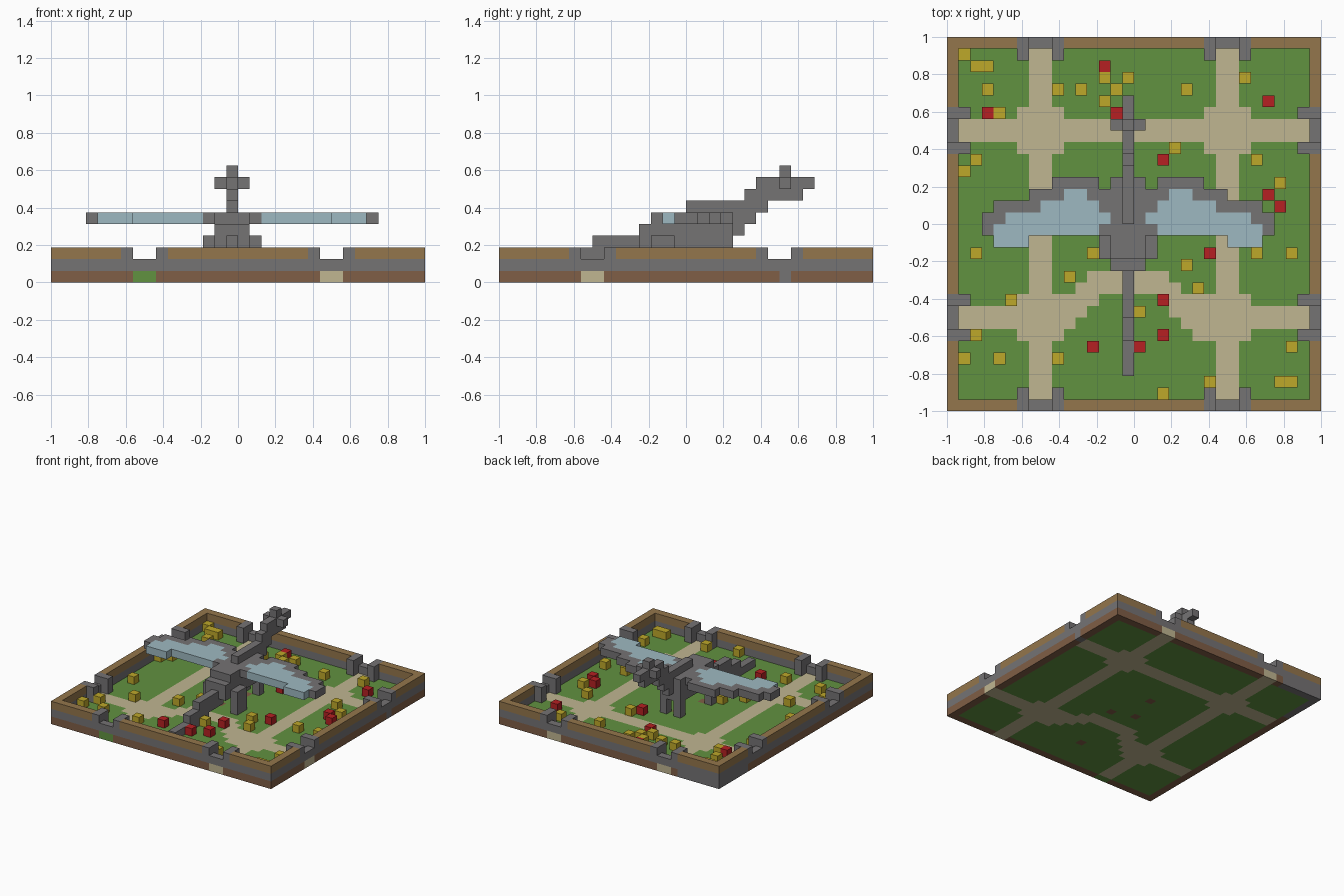
import bpy
import bmesh
from itertools import product

if "Cube" in bpy.data.objects:
    bpy.data.objects.remove(bpy.data.objects["Cube"])

N = 32            # blocks per side
S = 2 / N         # block size
LAST = N - 1


def material(name, srgb):
    lin = [((c / 255 + 0.055) / 1.055) ** 2.4 for c in srgb]
    mat = bpy.data.materials.new(name)
    mat.use_nodes = True
    mat.diffuse_color = (*lin, 1)
    bsdf = mat.node_tree.nodes["Principled BSDF"]
    bsdf.inputs["Base Color"].default_value = (*lin, 1)
    bsdf.inputs["Roughness"].default_value = 0.9
    return mat


grass = material("grass green", (97, 146, 64))
path = material("sandy path", (192, 182, 145))
stone = material("grey stone", (117, 115, 116))
wood = material("wall top brown", (148, 118, 76))
dirt = material("dirt brown", (128, 94, 70))
ice = material("pale blue", (158, 185, 193))
gold = material("yellow flower", (190, 168, 42))
red = material("red flower", (182, 32, 34))


def box(cols, rows, levels):
    """Set of block cells; each range is inclusive."""
    span = [range(a, b + 1) for a, b in (cols, rows, levels)]
    return set(product(*span))


def mirror(cells):
    """Copy cells across the statue's centre column."""
    return cells | {(30 - c, r, l) for c, r, l in cells}


def build(name, cells, mats, pick=lambda cell: 0):
    """Make one object out of blocks, leaving out the hidden faces."""
    bm = bmesh.new()
    verts = {}

    def vert(p):
        if p not in verts:
            verts[p] = bm.verts.new((p[0] * S - 1, p[1] * S - 1, p[2] * S))
        return verts[p]

    for cell in sorted(cells):
        for axis, side in product(range(3), (0, 1)):
            near = list(cell)
            near[axis] += 2 * side - 1
            if tuple(near) in cells:
                continue
            u, v = (axis + 1) % 3, (axis + 2) % 3
            loop = []
            for du, dv in ((0, 0), (1, 0), (1, 1), (0, 1)):
                p = list(cell)
                p[axis] += side
                p[u] += du
                p[v] += dv
                loop.append(vert(tuple(p)))
            face = bm.faces.new(loop if side else loop[::-1])
            face.material_index = pick(cell)
    mesh = bpy.data.meshes.new(name)
    bm.to_mesh(mesh)
    bm.free()
    for m in mats:
        mesh.materials.append(m)
    obj = bpy.data.objects.new(name, mesh)
    bpy.context.collection.objects.link(obj)
    return obj


# Ground slab: grass, paths and a dirt rim
GATES = (7, 8, 23, 24)
CROSS = (6, 9, 22, 25)
FEET = {(17, 13), (14, 14), (15, 18), (15, 5)}


def ground_colour(cell):
    c, r, _ = cell
    GRASS, PATH, DIRT, STONE = range(4)
    if c in (0, LAST) or r in (0, LAST):
        if r == 0 and c in GATES:
            return GRASS if c < 16 else PATH
        if r == LAST and c in GATES:
            return PATH
        if c == LAST and r in (7, 8):
            return PATH
        if (c == LAST and r == 24) or (c < 6 and r > 25):
            return STONE
        return DIRT
    if c in GATES or r in (23, 24):
        return PATH
    if c in CROSS and r in CROSS + GATES:
        return PATH
    # diagonal walks meeting in front of the statue
    off = abs(c - 15)
    if 6 <= r <= 9:
        walk_side = c < 6 or c > 25
        if walk_side:
            return PATH if r in (7, 8) else GRASS
        return PATH if off > 11 - r else GRASS
    if r in (10, 11) and off <= 14 - r:
        return PATH
    return DIRT if (c, r) in FEET else GRASS


build("ground", box((0, LAST), (0, LAST), (0, 0)),
      [grass, path, dirt, stone], ground_colour)


# Outer wall with notched gates
def ring(level):
    return (box((0, LAST), (0, LAST), (level, level))
            - box((1, LAST - 1), (1, LAST - 1), (level, level)))


build("wall_base", ring(1), [stone])
gate_blocks = {(c, r, l) for c, r, l in ring(2)
               if (r in (0, LAST) and c in GATES + CROSS)
               or (c in (0, LAST) and r in GATES + CROSS)}
build("wall_cap", ring(2) - gate_blocks, [wood])

posts = set()
for g, lo in product(CROSS, (0, LAST - 1)):
    posts |= box((g, g), (lo, lo + 1), (1, 2))
    posts |= box((lo, lo + 1), (g, g), (1, 2))
build("gate_posts", posts - ring(1), [stone])

# Statue: tail, body, neck and head along the centre column
spine = set()
for level, (start, end) in enumerate(
        [(3, 9), (6, 12), (8, 19), (12, 20), (13, 21),
         (16, 22), (21, 25), (22, 26), (24, 24)], start=1):
    spine |= box((15, 15), (start, end), (level, level))
spine |= box((14, 16), (24, 24), (8, 8))
build("statue_spine_and_head", spine, [stone])

body = box((14, 16), (12, 18), (3, 4)) | box((14, 16), (13, 19), (5, 5))
body -= spine
build("statue_body", body, [stone])

legs = mirror(box((13, 13), (13, 14), (1, 3)) | box((14, 14), (19, 19), (1, 4)))
build("statue_legs", legs, [stone])

# Wings: pale blue membrane with a stone leading edge
membrane = set()
for row, cols in ((14, (4, 6)), (15, (4, 12)), (16, (5, 13)),
                  (17, (8, 12)), (18, (10, 11))):
    membrane |= box(cols, (row, row), (5, 5))
edge = set()
for row, cols in ((15, (3, 3)), (16, (3, 4)), (17, (4, 7)), (17, (13, 13)),
                  (18, (7, 9)), (18, (12, 13)), (19, (9, 12)), (15, (13, 13))):
    edge |= box(cols, (row, row), (5, 5))
wings = mirror(membrane | edge)
blue_cells = mirror(membrane)
build("statue_wings", wings, [stone, ice],
      lambda cell: 1 if cell in blue_cells else 0)

# Flowers: the columns filled in each row
YELLOW = {1: [18], 2: [22, 28, 29], 4: [1, 4, 9], 5: [29], 6: [2], 8: [16],
          9: [5], 10: [21], 11: [10], 12: [20], 13: [2, 12, 26, 29], 19: [28],
          20: [1], 21: [2, 26], 22: [19], 25: [4], 26: [13],
          27: [3, 9, 11, 14, 20], 28: [13, 15, 25], 29: [2, 3], 30: [1]}
RED = {5: [12, 16], 6: [18], 9: [18], 13: [22], 17: [28], 18: [27],
       21: [18], 25: [3, 14], 26: [27], 29: [13]}
for name, beds, mat in (("yellow_flowers", YELLOW, gold),
                        ("red_flowers", RED, red)):
    build(name, {(c, r, 1) for r, cols in beds.items() for c in cols}, [mat])
